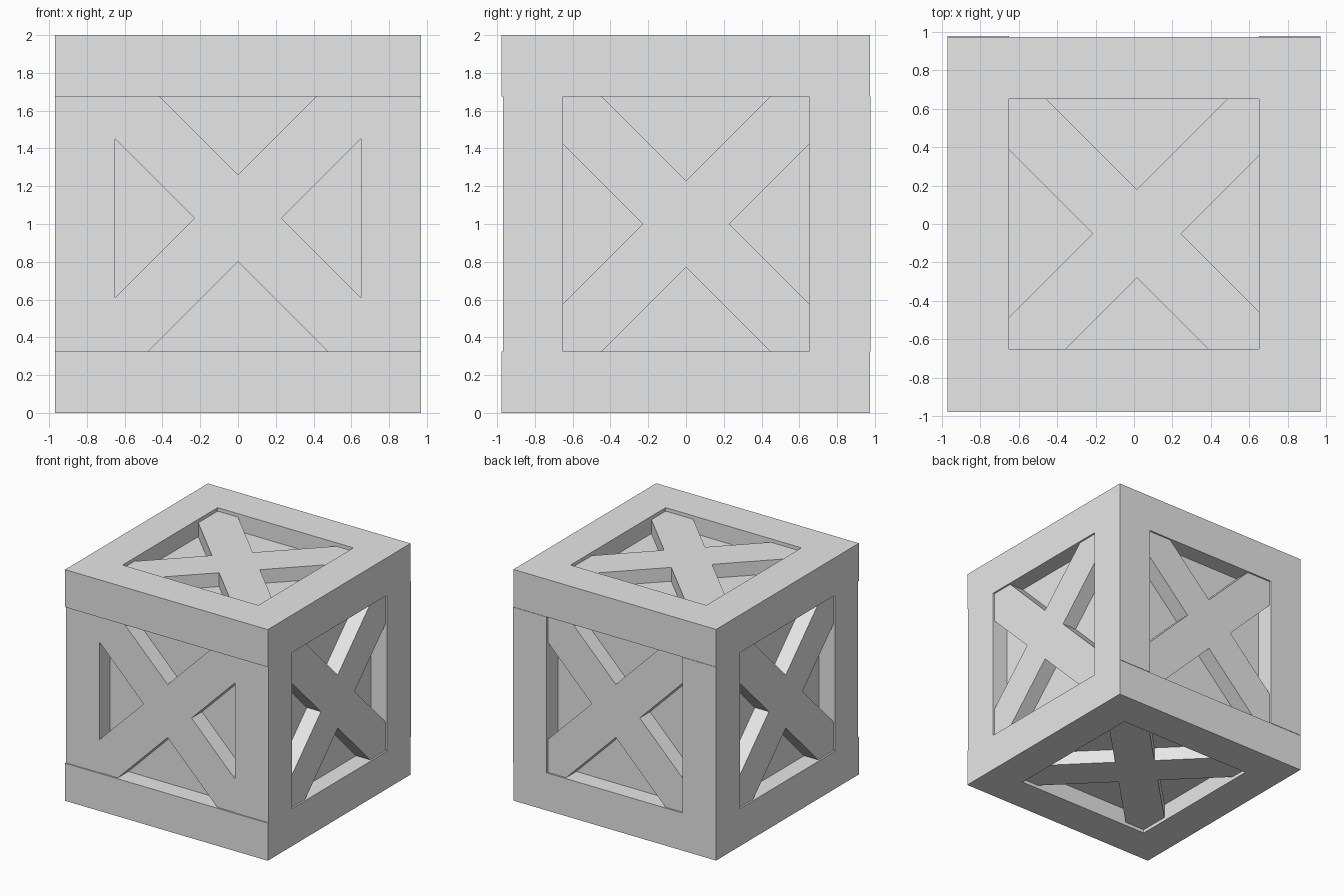
import bpy
import math
from mathutils import Matrix, Vector

old = bpy.data.objects.get("Cube")
if old:
    bpy.data.objects.remove(old, do_unlink=True)

grey = bpy.data.materials.new("plain grey")
grey.use_nodes = True
grey.diffuse_color = (0.8, 0.8, 0.8, 1)
grey.node_tree.nodes["Principled BSDF"].inputs["Base Color"].default_value = (0.8, 0.8, 0.8, 1)


def box(name, low, high, matrix=Matrix()):
    """Box between two corners, placed by a matrix."""
    low, high = Vector(low), Vector(high)
    bpy.ops.mesh.primitive_cube_add(size=1)
    obj = bpy.context.object
    obj.name = name
    obj.data.transform(matrix @ Matrix.Translation((low + high) / 2)
                       @ Matrix.Diagonal((*(high - low), 1)))
    obj.data.materials.append(grey)
    return obj


W, INNER, LOW, HIGH = 0.97, 0.65, 0.325, 1.675
FRONT, BACK = -0.978, 0.978

# Recessed inner panels, as one closed core
box("inner_panels", (-0.82, -0.82, 0.15), (0.82, 0.82, 1.85))

# Horizontal rails of the bottom and top frames
for level, z0, z1 in (("bottom", 0, LOW), ("top", HIGH, 2)):
    box(level + "_front_rail", (-W, FRONT, z0), (W, -INNER, z1))
    box(level + "_back_rail", (-W, INNER, z0), (W, BACK - 0.004, z1))
    for side, s in (("left", 1), ("right", -1)):
        x0, x1 = sorted((s * INNER, s * W))
        box(f"{level}_{side}_rail", (x0, -INNER, z0), (x1, INNER, z1))

# Corner posts between the frames
for side, s in (("left", 1), ("right", -1)):
    x0, x1 = sorted((s * INNER, s * W))
    box(f"front_{side}_post", (x0, FRONT + 0.01, LOW), (x1, -INNER, HIGH))
    box(f"back_{side}_post", (x0, INNER, LOW), (x1, BACK, HIGH))


def cross(face, centre, turn):
    """Two crossed boards whose outer side is local +z."""
    for name, angle in (("rising", 45), ("falling", -45)):
        m = Matrix.Translation(centre) @ turn @ Matrix.Rotation(math.radians(angle), 4, "Z")
        box(f"{face}_{name}_brace", (-1.05, -0.1625, -0.16), (1.05, 0.1625, 0), m)


# Crossed braces on all six faces
quarter = math.pi / 2
cross("front", (0, -0.963, 1.03), Matrix.Rotation(quarter, 4, "X"))
cross("back", (0, 0.96, 1.03), Matrix.Rotation(-quarter, 4, "X"))
cross("left", (0.955, 0, 1), Matrix.Rotation(quarter, 4, "Y"))
cross("right", (-0.955, 0, 1), Matrix.Rotation(-quarter, 4, "Y"))
cross("top", (0.015, -0.05, 1.97), Matrix())
cross("bottom", (0.015, 0.05, 0.03), Matrix.Rotation(math.pi, 4, "X"))
